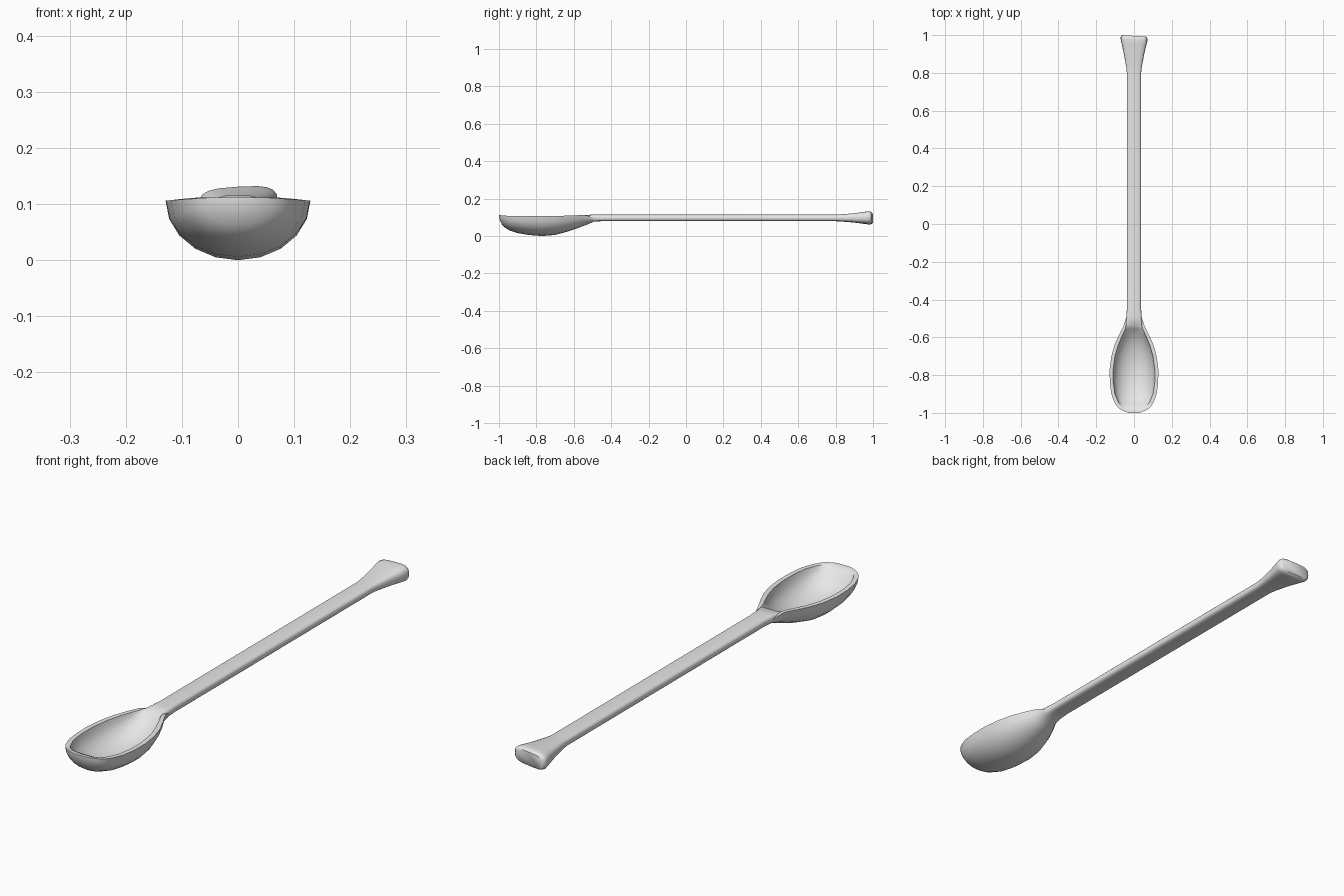
import bpy, bmesh, math

cube = bpy.data.objects.get("Cube")
if cube:
    bpy.data.objects.remove(cube)

metal = bpy.data.materials.new("plain grey")
metal.use_nodes = True
GREY = (0.8, 0.8, 0.8, 1)
metal.diffuse_color = GREY
metal.node_tree.nodes["Principled BSDF"].inputs["Base Color"].default_value = GREY

STEPS = 10


def arc(y, width, rim, height, power, roll):
    """Half superellipse from +x to -x, dipping (height < 0) or doming."""
    points = []
    for i in range(STEPS + 1):
        t = math.pi * i / STEPS
        c, s = math.cos(t), max(math.sin(t), 0)
        x = width * math.copysign(abs(c) ** power, c)
        points.append((x, y - x * roll, rim + height * s ** power + x * roll))
    return points


def section(y, width, rim, bottom, top_width, top, power=1.0, roll=0.0):
    """Closed ring: underside one way, then topside back."""
    under = arc(y, width, rim, bottom - rim, power, roll)
    upper = arc(y, top_width, rim, top - rim, power, roll)
    return under + upper[::-1]


# Bowl: y, half width, rim z, bottom z, hollow half width, hollow floor z
bowl = [
    (-1.0, .03, .112, .098, .02, .112),
    (-.985, .067, .111, .062, .045, .111),
    (-.968, .088, .109, .045, .064, .104),
    (-.945, .103, .108, .031, .082, .062),
    (-.90, .120, .107, .016, .101, .038),
    (-.84, .128, .106, .006, .110, .025),
    (-.77, .129, .106, 0, .110, .020),
    (-.70, .120, .107, .006, .101, .026),
    (-.64, .103, .109, .022, .083, .042),
    (-.59, .081, .111, .038, .062, .066),
    (-.555, .063, .112, .052, .046, .095),
    (-.535, .054, .111, .059, .042, .112),
]
rings = [section(*s) for s in bowl]

# Handle and flared end: y, half width, half height, roll
handle = [
    (-.49, .040, .019, 0), (-.45, .038, .0175, 0), (.18, .038, .0175, 0),
    (.80, .038, .0175, 0), (.83, .041, .019, .01), (.90, .054, .025, .03),
    (.95, .065, .031, .05), (.975, .071, .034, .06), (.988, .070, .033, .06),
    (.996, .062, .027, .06),
]
for y, w, h, roll in handle:
    rings.append(section(y, w, .097, .097 - h, w, .097 + h, .6, roll))

# Loft all sections into one skin
bm = bmesh.new()
loops = [[bm.verts.new(p) for p in ring] for ring in rings]
for a, b in zip(loops, loops[1:]):
    for i in range(len(a)):
        j = (i + 1) % len(a)
        bm.faces.new((a[i], a[j], b[j], b[i]))
bm.faces.new(loops[0])
bm.faces.new(loops[-1])
bmesh.ops.remove_doubles(bm, verts=bm.verts, dist=.0003)
bmesh.ops.recalc_face_normals(bm, faces=bm.faces)

mesh = bpy.data.meshes.new("spoon")
bm.to_mesh(mesh)
bm.free()
mesh.materials.append(metal)
spoon = bpy.data.objects.new("spoon", mesh)
bpy.context.collection.objects.link(spoon)
bpy.context.view_layer.objects.active = spoon
spoon.select_set(True)
bpy.ops.object.shade_smooth_by_angle(angle=math.radians(50))
